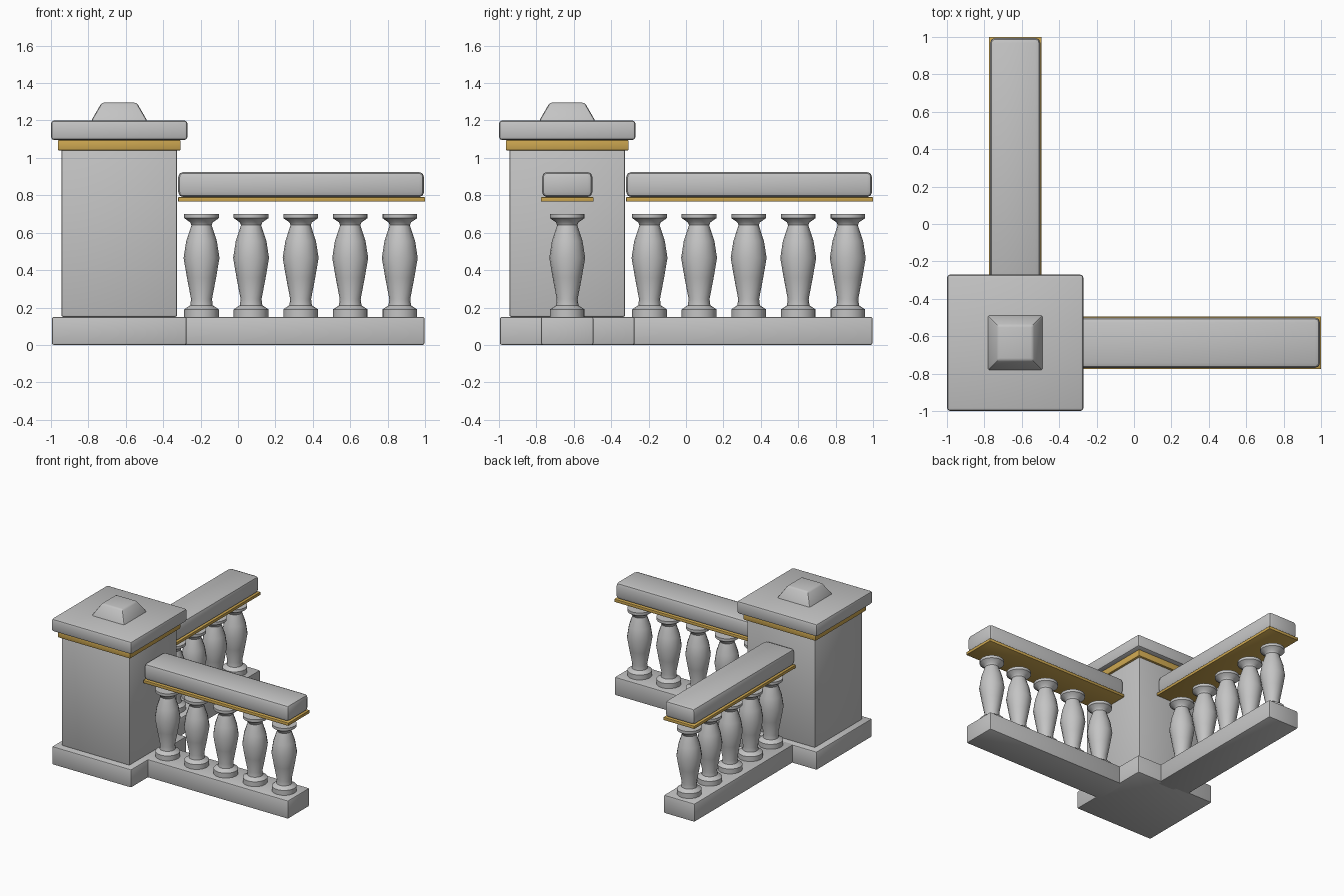
import bpy, bmesh, math
from mathutils import Matrix

if "Cube" in bpy.data.objects:
    bpy.data.objects.remove(bpy.data.objects["Cube"])

C = -0.635  # pier centre on both x and y


def material(name, rgb):
    m = bpy.data.materials.new(name)
    m.diffuse_color = (*rgb, 1)
    m.use_nodes = True
    m.node_tree.nodes["Principled BSDF"].inputs["Base Color"].default_value = m.diffuse_color
    return m


STONE = material("pale stone", (0.55, 0.55, 0.55))
GOLD = material("gold trim", (0.60, 0.38, 0.08))


def finish(bm, name, mat, bevel=0.0, segments=2, angle=35):
    if bevel:
        bmesh.ops.bevel(bm, geom=bm.edges[:], offset=bevel, segments=segments,
                        profile=0.5, affect='EDGES')
    bmesh.ops.recalc_face_normals(bm, faces=bm.faces[:])
    me = bpy.data.meshes.new(name)
    bm.to_mesh(me)
    bm.free()
    me.materials.append(mat)
    ob = bpy.data.objects.new(name, me)
    bpy.context.collection.objects.link(ob)
    bpy.ops.object.select_all(action='DESELECT')
    ob.select_set(True)
    bpy.context.view_layer.objects.active = ob
    bpy.ops.object.shade_smooth_by_angle(angle=math.radians(angle))
    return ob


def box(name, x, y, z, mat, bevel):
    bm = bmesh.new()
    bmesh.ops.create_cube(bm, size=1)
    for v in bm.verts:
        for i, (lo, hi) in enumerate((x, y, z)):
            v.co[i] = lo if v.co[i] < 0 else hi
    return finish(bm, name, mat, bevel)


def square(name, half, z, mat, bevel):
    span = (C - half, C + half)
    return box(name, span, span, z, mat, bevel)


def baluster(name, x, y):
    # turned profile: (radius, height)
    profile = [(0.093, 0.15), (0.093, 0.19), (0.06, 0.212), (0.056, 0.245),
               (0.078, 0.36), (0.096, 0.465), (0.082, 0.555), (0.054, 0.64),
               (0.06, 0.655), (0.093, 0.678), (0.093, 0.70)]
    n = 16
    bm = bmesh.new()
    rings = [[bm.verts.new((x + r * math.cos(2 * math.pi * k / n),
                            y + r * math.sin(2 * math.pi * k / n), z))
              for k in range(n)] for r, z in profile]
    for a, b in zip(rings, rings[1:]):
        for k in range(n):
            j = (k + 1) % n
            bm.faces.new((a[k], a[j], b[j], b[k]))
    bm.faces.new(rings[0])
    bm.faces.new(rings[-1])
    return finish(bm, name, STONE)


# Corner pier
square("pier_plinth", 0.36, (0, 0.15), STONE, 0.01)
square("pier_shaft", 0.31, (0.15, 1.06), STONE, 0.01)
square("pier_gold_band", 0.328, (1.04, 1.095), GOLD, 0.006)
square("pier_cap", 0.365, (1.095, 1.20), STONE, 0.018)

# Tapered block on the cap
bm = bmesh.new()
bmesh.ops.create_cone(bm, cap_ends=True, segments=4, radius1=0.152 * math.sqrt(2),
                      radius2=0.094 * math.sqrt(2), depth=0.1,
                      matrix=Matrix.Translation((C, C, 1.245))
                      @ Matrix.Rotation(math.pi / 4, 4, 'Z'))
finish(bm, "pier_finial", STONE, 0.012)

# Two balustrade wings, one along x and one along y
for wing, swap in (("right", False), ("back", True)):
    def bar(name, start, end, half, z, mat, bevel):
        along, across = (start, end), (C - half, C + half)
        x, y = (across, along) if swap else (along, across)
        box(f"{wing}_{name}", x, y, z, mat, bevel)

    bar("plinth", -0.32, 0.997, 0.14, (0, 0.15), STONE, 0.01)
    bar("gold_strip", -0.32, 1.0, 0.14, (0.766, 0.79), GOLD, 0.003)
    bar("handrail", -0.32, 0.995, 0.135, (0.79, 0.925), STONE, 0.028)
    for i in range(5):
        p = -0.195 + 0.265 * i
        baluster(f"{wing}_baluster_{i + 1}", *((C, p) if swap else (p, C)))
